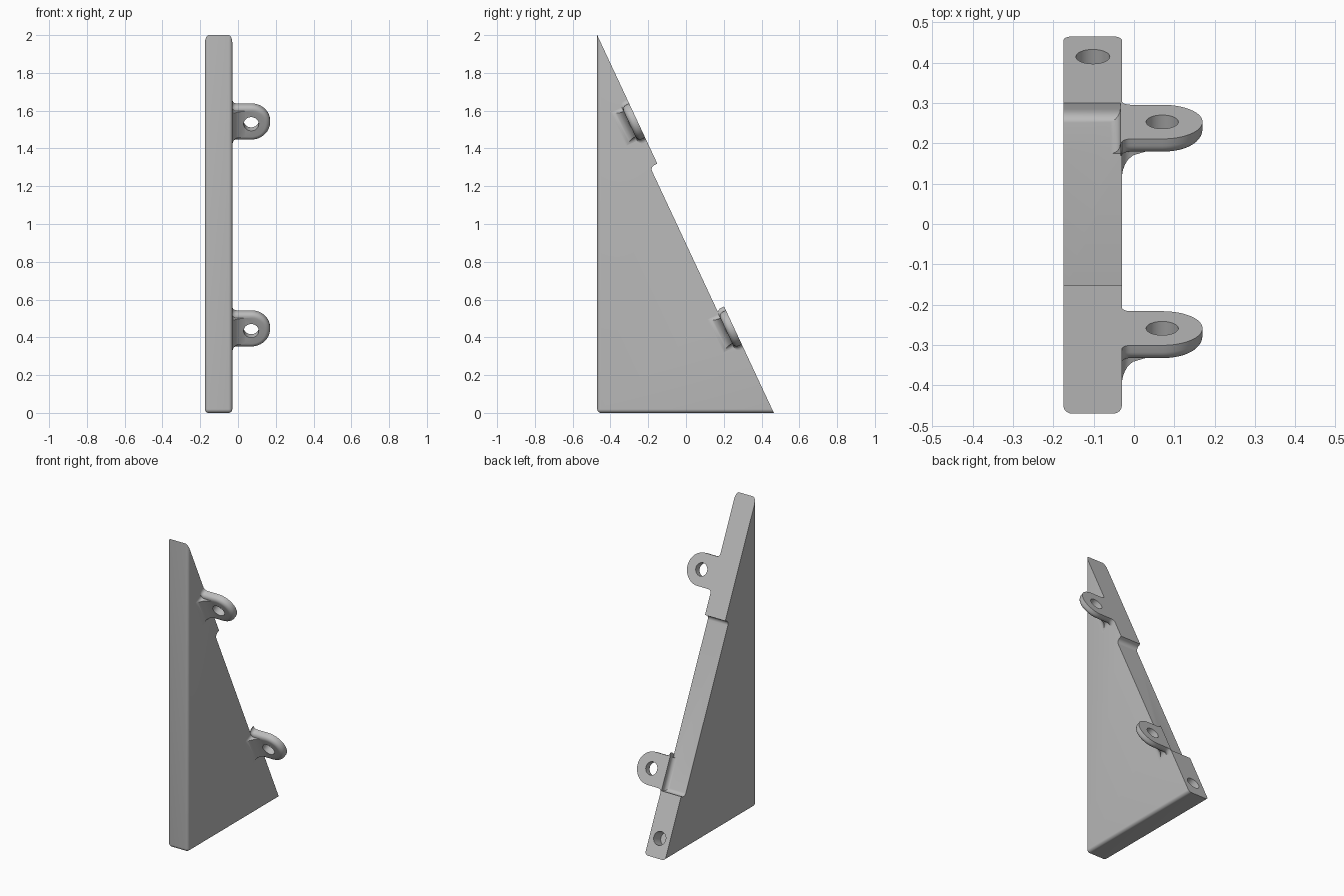
import bpy, bmesh, math
from mathutils import Matrix, Vector

if "Cube" in bpy.data.objects:
    bpy.data.objects.remove(bpy.data.objects["Cube"])

SIDE = -0.03                                  # wedge face that carries the lugs
TOP, TOE = Vector((0, -0.47, 2)), Vector((0, 0.465, 0))
DOWN = (TOE - TOP).normalized()               # down the slope
OUT = Vector((1, 0, 0)).cross(DOWN)           # outward from the slope
SLOPE = Matrix.Translation(TOP) @ Matrix(((1, 0, 0), DOWN, OUT)).transposed().to_4x4()
LUGS = {"upper_lug": 0.499, "lower_lug": 1.708}   # distance down the slope
LUG_X, LUG_R, HOLE_R, THICK = 0.07, 0.10, 0.04, 0.044

grey = bpy.data.materials.new("light_grey")
grey.diffuse_color = (0.5, 0.5, 0.5, 1)
grey.use_nodes = True
grey.node_tree.nodes["Principled BSDF"].inputs["Base Color"].default_value = grey.diffuse_color


def make_object(name, bm):
    bmesh.ops.recalc_face_normals(bm, faces=bm.faces[:])
    mesh = bpy.data.meshes.new(name)
    bm.to_mesh(mesh)
    bm.free()
    mesh.materials.append(grey)
    obj = bpy.data.objects.new(name, mesh)
    bpy.context.collection.objects.link(obj)
    return obj


def rounded_box(lo, hi, radius, rule):
    """Box whose edges are rounded where the rule holds for the edge midpoint."""
    bm = bmesh.new()
    bmesh.ops.create_cube(bm, size=1)
    for v in bm.verts:
        v.co = [lo[i] if v.co[i] < 0 else hi[i] for i in range(3)]
    edges = [e for e in bm.edges if rule((e.verts[0].co + e.verts[1].co) / 2)]
    bmesh.ops.bevel(bm, geom=edges, offset=radius, segments=6, profile=0.5,
                    affect='EDGES', clamp_overlap=True)
    return bm


def cut(obj, bm):
    """Subtract a cutter given in slope coordinates."""
    bm.transform(SLOPE)
    cutter = make_object("cutter", bm)
    cutter.hide_render = True
    mod = obj.modifiers.new("cut", 'BOOLEAN')
    mod.operation, mod.solver, mod.object = 'DIFFERENCE', 'EXACT', cutter
    bpy.context.view_layer.update()
    dg = bpy.context.evaluated_depsgraph_get()
    mesh = bpy.data.meshes.new_from_object(obj.evaluated_get(dg))
    obj.modifiers.clear()
    obj.data = mesh
    bpy.data.objects.remove(cutter)


def drill(x, s, radius, d0, d1):
    bm = bmesh.new()
    bmesh.ops.create_cone(bm, cap_ends=True, segments=40, radius1=radius, radius2=radius,
                          depth=d1 - d0, matrix=Matrix.Translation((x, s, (d0 + d1) / 2)))
    return bm


# Wedge: block with rounded front and bottom edges, sliced along the slope
bm = rounded_box((-0.175, -0.47, 0), (SIDE, 0.7, 2.3), 0.02,
                 lambda m: m.y < -0.46 or m.z < 0.01)
res = bmesh.ops.bisect_plane(bm, geom=bm.verts[:] + bm.edges[:] + bm.faces[:], dist=1e-6,
                             plane_co=TOP, plane_no=OUT, clear_outer=True)
bmesh.ops.edgeloop_fill(bm, edges=[e for e in bm.edges if e.is_boundary])
wedge = make_object("wedge", bm)

# Shallow recess along the slope: long open run, then a pocket beside the lower lug
cut(wedge, rounded_box((-0.3, 0.751, -0.042), (0.1, 1.612, 0.1), 0.025,
                       lambda m: m.z < -0.04 and m.y < 0.76))
cut(wedge, rounded_box((-0.3, 1.605, -0.042), (SIDE - 0.004, 1.818, 0.1), 0.025,
                       lambda m: m.z < -0.04 and (m.y > 1.8 or m.x > -0.05)))
# Blind hole near the toe
cut(wedge, drill(-0.102, 2.09, 0.042, -0.08, 0.1))


def half_width(x, inset):
    """Half width of the lug outline: flared root, straight neck, round tip."""
    flare = 0.022
    r = LUG_R - inset
    if x < SIDE + flare:
        q = min(1, (SIDE + flare - x) / flare)
        return r + flare * (1 - math.sqrt(1 - q * q))
    if x > LUG_X:
        return math.sqrt(max(0, r * r - (x - LUG_X) ** 2))
    return r


def lug(name, s):
    round_r, fillet = 0.025, 0.066
    # Layers: depth below the slope, outline inset, furthest x
    layers = [(0, 0, 1)]
    for k in range(7):
        a = k / 6 * math.pi / 2
        layers.append((THICK - round_r + round_r * math.sin(a), round_r * (1 - math.cos(a)), 1))
    for k in range(9):                        # curved gusset under the root
        a = k / 8 * math.pi / 2
        layers.append((THICK + fillet * math.sin(a), round_r,
                       SIDE + fillet * (1 - math.sin(math.acos(1 - math.sin(a))))))
    bm = bmesh.new()
    rings = []
    for d, inset, limit in layers:
        tip = LUG_X + LUG_R - inset
        xs = [SIDE - 0.003] + [SIDE + 0.022 * (1 - math.cos(i / 6 * math.pi / 2)) for i in range(7)]
        xs += [0.005, 0.02, 0.035]
        xs += [LUG_X + (tip - LUG_X) * math.sin(i / 16 * math.pi / 2) for i in range(17)]
        xs = [min(x, limit) for x in xs]
        side = [(x, half_width(x, inset)) for x in xs]
        pts = side + [(x, -h) for x, h in reversed(side)]
        rings.append([bm.verts.new((x, s + h, -d)) for x, h in pts])
    n = len(rings[0])
    for a, b in zip(rings, rings[1:]):
        for i in range(n):
            j = (i + 1) % n
            bm.faces.new((a[i], a[j], b[j], b[i]))
    bm.faces.new(rings[0])
    bm.faces.new(rings[-1])
    bmesh.ops.remove_doubles(bm, verts=bm.verts[:], dist=1e-5)
    bm.transform(SLOPE)
    obj = make_object(name, bm)
    cut(obj, drill(LUG_X, s, HOLE_R, -0.2, 0.1))
    return obj


parts = [wedge] + [lug(name, s) for name, s in LUGS.items()]

# Smooth the rounded edges, keep the corners crisp
bpy.ops.object.select_all(action='DESELECT')
for obj in parts:
    obj.select_set(True)
bpy.context.view_layer.objects.active = wedge
bpy.ops.object.shade_smooth_by_angle(angle=math.radians(30))
